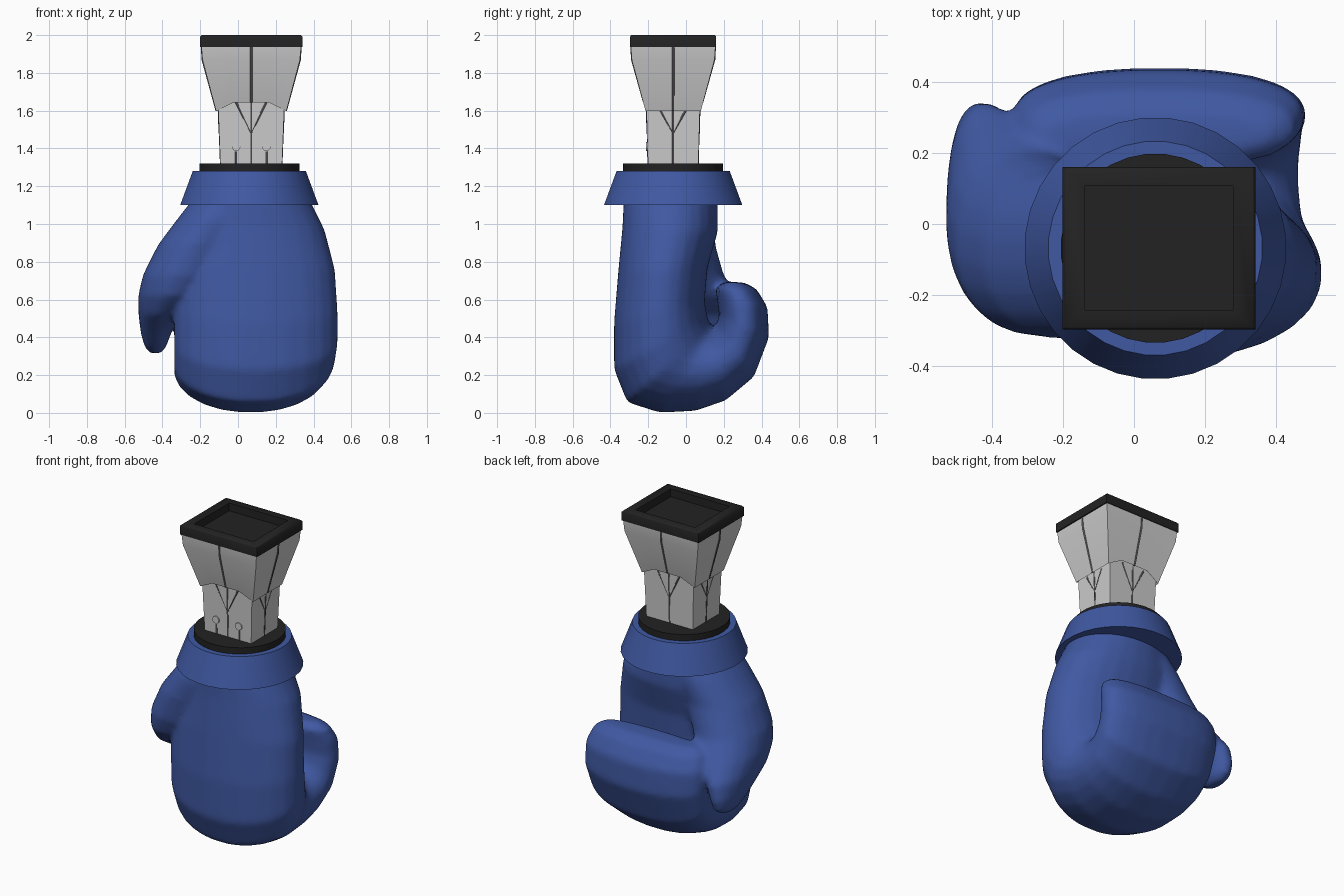
import bpy, bmesh, math
from mathutils import Vector

if "Cube" in bpy.data.objects:
    bpy.data.objects.remove(bpy.data.objects["Cube"])


def material(name, rgb):
    m = bpy.data.materials.new(name)
    m.diffuse_color = (*rgb, 1)
    m.use_nodes = True
    m.node_tree.nodes["Principled BSDF"].inputs["Base Color"].default_value = m.diffuse_color
    return m


BLUE = material("blue_leather", (0.05, 0.098, 0.36))
BLACK = material("black_trim", (0.016, 0.016, 0.016))
DARK = material("seam_grey", (0.07, 0.07, 0.07))
AX, AY = 0.07, -0.068          # arm axis


def loft(bm, rings):
    """Skin a list of equal-sized rings and cap both ends."""
    vs = [[bm.verts.new(p) for p in r] for r in rings]
    n = len(vs[0])
    for a, b in zip(vs, vs[1:]):
        for i in range(n):
            bm.faces.new((a[i], a[(i + 1) % n], b[(i + 1) % n], b[i]))
    bm.faces.new(vs[0][::-1])
    bm.faces.new(vs[-1])


def make(name, lofts, mat=None, smooth=None):
    bm = bmesh.new()
    for rings in lofts:
        loft(bm, rings)
    bmesh.ops.recalc_face_normals(bm, faces=bm.faces)
    me = bpy.data.meshes.new(name)
    bm.to_mesh(me)
    bm.free()
    ob = bpy.data.objects.new(name, me)
    bpy.context.collection.objects.link(ob)
    if mat:
        me.materials.append(mat)
    if smooth:
        bpy.ops.object.select_all(action='DESELECT')
        ob.select_set(True)
        bpy.context.view_layer.objects.active = ob
        bpy.ops.object.shade_smooth_by_angle(angle=math.radians(smooth))
    return ob


def oval(center, u, v, power=2.0, n=20):
    """Superellipse ring around center spanned by the half axes u and v."""
    pts = []
    for i in range(n):
        t = 2 * math.pi * (i + 0.5) / n
        c, s = math.cos(t), math.sin(t)
        e = 2 / power
        pts.append(Vector(center) + Vector(u) * math.copysign(abs(c) ** e, c)
                   + Vector(v) * math.copysign(abs(s) ** e, s))
    return pts


def rect(hx, hy, z):
    return [(AX + sx * hx, AY + sy * hy, z)
            for sx, sy in ((-1, -1), (1, -1), (1, 1), (-1, 1))]


# Hand: sections fanned along a curled path (outer y,z / inner y,z / x range / power)
HAND = [
    (-.33, 1.15, .17, 1.15, -.24, .37, 2.1),
    (-.338, .98, .17, .96, -.30, .46, 2.1),
    (-.36, .75, .115, .77, -.34, .515, 2.1),
    (-.382, .48, .10, .59, -.34, .53, 2.1),
    (-.382, .23, .115, .50, -.34, .53, 2.1),
    (-.312, .055, .135, .465, -.34, .51, 2.1),
    (-.14, .0, .143, .455, -.34, .475, 2.05),
    (.05, .01, .15, .455, -.34, .465, 2.1),
    (.21, .065, .157, .46, -.34, .465, 2.2),
    (.36, .19, .165, .475, -.34, .475, 2.3),
    (.44, .40, .175, .52, -.34, .485, 2.3),
    (.432, .56, .165, .60, -.34, .48, 2.4),
    (.375, .655, .155, .66, -.315, .45, 2.5),
    (.31, .69, .20, .695, -.26, .39, 2.5),
]
hand = []
for oy, oz, iy, iz, x0, x1, p in HAND:
    mid = ((x0 + x1) / 2, (oy + iy) / 2, (oz + iz) / 2)
    hand.append(oval(mid, ((x1 - x0) / 2, 0, 0), (0, (iy - oy) / 2, (iz - oz) / 2), p, 24))

# Thumb: horizontal ovals (x, y, z, half x, half y)
THUMB = [
    (-.05, -.08, 1.12, .20, .22), (-.11, -.083, 1.03, .21, .238), (-.21, -.083, .89, .215, .24),
    (-.29, -.055, .73, .215, .257), (-.345, .0, .62, .185, .275), (-.41, .08, .52, .118, .26),
    (-.435, .165, .42, .08, .18), (-.437, .205, .35, .058, .12), (-.437, .21, .315, .03, .06),
]
thumb = [oval((x, y, z), (rx, 0, 0), (0, ry, 0), 2.1) for x, y, z, rx, ry in THUMB]

# Glove: hand and thumb fused into one skin
glove = make("glove", [hand, thumb], BLUE)
rm = glove.modifiers.new("fuse", 'REMESH')
rm.mode = 'VOXEL'
rm.voxel_size = 0.016
rm.use_smooth_shade = True
sm = glove.modifiers.new("soften", 'SMOOTH')
sm.factor = 0.5
sm.iterations = 12


# Cuff and collar disc
def disc(r, z, n):
    return oval((0.06, AY, z), (r, 0, 0), (0, r, 0), 2, n)


make("cuff", [[disc(.368, 1.1, 32), disc(.301, 1.28, 32)]], BLUE, 30)
make("collar", [[disc(.266, 1.26, 32), disc(.266, 1.32, 32)]], BLACK, 30)

# Forearm
make("forearm", [[rect(.163, .133, 1.3), rect(.178, .144, 1.70)]])


# Flared sleeve with a hem raised at the front and back
def sleeve_ring(hx, hy, z, lift=0.0, grow=0.0):
    hym = hy + grow
    inner = hx * 0.5
    return [(AX - hx, AY - hy, z), (AX - inner, AY - hym, z + lift), (AX + inner, AY - hym, z + lift),
            (AX + hx, AY - hy, z), (AX + hx, AY + hy, z), (AX + inner, AY + hym, z + lift),
            (AX - inner, AY + hym, z + lift), (AX - hx, AY + hy, z)]


make("sleeve", [[sleeve_ring(.15, .12, 1.7), sleeve_ring(.186, .146, 1.597, .047, .011),
                 sleeve_ring(.258, .219, 1.87), sleeve_ring(.264, .224, 1.94)]], None, 30)

# Square end cap with a recess
make("end_cap", [[rect(.271, .228, 1.936), rect(.271, .228, 1.992), rect(.262, .222, 2.0),
                  rect(.208, .175, 2.0), rect(.208, .175, 1.95)]], BLACK, 60)


# Seam lines: a vertical line and a V on every side
def seams(name, lines):
    cu = bpy.data.curves.new(name, 'CURVE')
    cu.dimensions = '3D'
    cu.bevel_depth = 0.008
    cu.bevel_resolution = 1
    for pts in lines:
        sp = cu.splines.new('POLY')
        sp.points.add(len(pts) - 1)
        for q, p in zip(sp.points, pts):
            q.co = (*p, 1)
    cu.materials.append(DARK)
    ob = bpy.data.objects.new(name, cu)
    bpy.context.collection.objects.link(ob)


def side_lines(place, low, slope, hem, flare, top, v):
    """place(offset, depth, z) maps side coordinates into space."""
    def arm(z):
        return low + slope * (z - 1.3) / .4 - .005
    return [[place(0, arm(1.3), 1.3), place(0, arm(hem), hem)],
            [place(0, flare - .004, hem), place(0, top - .008, 1.87), place(0, top - .004, 1.94)],
            [place(-v, arm(hem), hem), place(0, arm(1.48), 1.48), place(v, arm(hem), hem)]]


for s, label in ((-1, "front"), (1, "back")):
    lines = side_lines(lambda o, d, z: (AX + o, AY + s * d, z), .133, .011, 1.645, .157, .224, .08)
    if s < 0:
        for dx in (-.08, .08):
            lines.append([(AX + dx, AY - .129, 1.31), (AX + dx, AY - .131, 1.385)])
    seams(label + "_seams", lines)
for s, label in ((-1, "left"), (1, "right")):
    seams(label + "_seams", side_lines(lambda o, d, z: (AX + s * d, AY + o, z),
                                       .163, .015, 1.6, .186, .264, .065))

# Small studs on the front of the forearm
for dx, label in ((-.08, "left"), (.08, "right")):
    bpy.ops.mesh.primitive_cylinder_add(vertices=16, radius=.023, depth=.02,
                                        location=(AX + dx, AY - .134, 1.41),
                                        rotation=(math.pi / 2, 0, 0))
    bpy.context.object.name = label + "_stud"
    bpy.ops.object.shade_smooth_by_angle()
